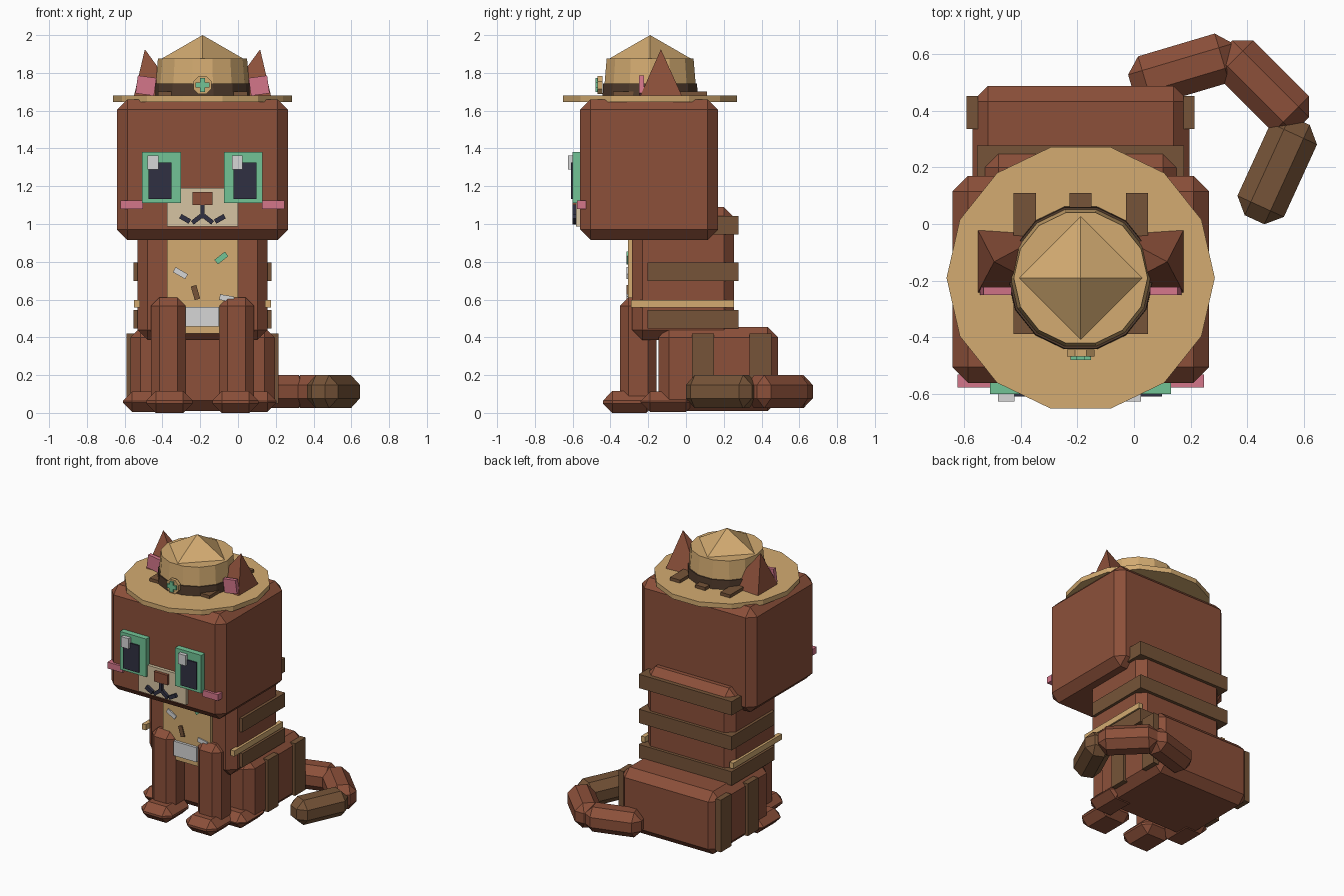
import bpy, bmesh, math
from mathutils import Matrix, Vector

if "Cube" in bpy.data.objects:
    bpy.data.objects.remove(bpy.data.objects["Cube"])

CX = -0.188          # symmetry plane of the body
HAT_Y = -0.19


def srgb(r, g, b):
    f = lambda c: c / 12.92 if c <= 0.04045 else ((c + 0.055) / 1.055) ** 2.4
    return tuple(f(c / 255) for c in (r, g, b)) + (1,)


COLOURS = {
    "fur": (140, 80, 58), "stripe": (118, 84, 56), "straw": (211, 171, 113),
    "cream": (214, 196, 162), "green": (114, 196, 150), "pink": (212, 118, 138),
    "ink": (48, 48, 66), "white": (214, 214, 214), "hat_ribbon": (80, 59, 44),
}
MATS = {}
for key, rgb in COLOURS.items():
    MATS[key] = bpy.data.materials.new(key)
    MATS[key].diffuse_color = srgb(*rgb)


def finish(name, bm, mat):
    bmesh.ops.recalc_face_normals(bm, faces=bm.faces)
    me = bpy.data.meshes.new(name)
    bm.to_mesh(me)
    bm.free()
    me.materials.append(MATS[mat])
    ob = bpy.data.objects.new(name, me)
    bpy.context.collection.objects.link(ob)
    return ob


def box(name, mat, x, y, z, bevel=0, axis="Y", angle=0):
    """Box from (min, max) ranges, chamfered and turned about its centre."""
    bm = bmesh.new()
    bmesh.ops.create_cube(bm, size=1)
    size = [r[1] - r[0] for r in (x, y, z)]
    mid = Vector([(r[0] + r[1]) / 2 for r in (x, y, z)])
    bmesh.ops.scale(bm, vec=size, verts=bm.verts)
    if bevel:
        bmesh.ops.bevel(bm, geom=bm.edges[:], offset=bevel, segments=1,
                        affect="EDGES", profile=0.5)
    turn = Matrix.Rotation(math.radians(angle), 4, axis)
    bmesh.ops.transform(bm, matrix=Matrix.Translation(mid) @ turn, verts=bm.verts)
    return finish(name, bm, mat)


def pair(name, mat, x, y, z, bevel=0, angle=0):
    """Left box plus its mirror image across the body plane."""
    box("left_" + name, mat, x, y, z, bevel, "Y", angle)
    box("right_" + name, mat, (2 * CX - x[1], 2 * CX - x[0]), y, z, bevel, "Y", -angle)


def stick(name, mat, x, z, length, width, angle, y):
    """Small bar lying in a front-facing plane, angle measured from +x."""
    box(name, mat, (x - length / 2, x + length / 2), y,
        (z - width / 2, z + width / 2), 0, "Y", -angle)


def drum(name, mat, centre, r1, r2, depth, sides, turn=0, axis="Z"):
    bm = bmesh.new()
    bmesh.ops.create_cone(bm, cap_ends=True, segments=sides, radius1=r1, radius2=r2, depth=depth)
    m = Matrix.Translation(centre)
    if axis == "Y":
        m = m @ Matrix.Rotation(math.pi / 2, 4, "X")
    m = m @ Matrix.Rotation(turn, 4, "Z")
    bmesh.ops.transform(bm, matrix=m, verts=bm.verts)
    bmesh.ops.remove_doubles(bm, verts=bm.verts, dist=1e-5)
    return finish(name, bm, mat)


# Body masses
box("head", "fur", (-0.64, 0.265), (-0.56, 0.17), (0.915, 1.66), 0.055)
box("torso", "fur", (-0.533, 0.157), (-0.285, 0.255), (0.385, 1.09), 0.055)
box("haunches", "fur", (-0.57, 0.195), (-0.145, 0.487), (0.01, 0.455), 0.055)

# Legs and feet
pair("front_leg", "fur", (-0.46, -0.275), (-0.35, -0.155), (0.04, 0.612), 0.045)
pair("front_foot", "fur", (-0.485, -0.24), (-0.44, -0.16), (0.0, 0.115), 0.05)
box("left_hind_foot", "fur", (-0.61, -0.39), (-0.24, 0.05), (0.005, 0.112), 0.05)
box("right_hind_foot", "fur", (-0.01, 0.205), (-0.24, 0.05), (0.005, 0.112), 0.05)

# Tail: three chamfered links laid end to end
tail = [("tail_base", "fur", (-0.01, 0.49), (0.36, 0.6)),
        ("tail_middle", "fur", (0.32, 0.62), (0.59, 0.35)),
        ("tail_tip", "stripe", (0.585, 0.365), (0.425, 0.015))]
for name, mat, a, b in tail:
    mx, my = (a[0] + b[0]) / 2, (a[1] + b[1]) / 2
    half = math.dist(a, b) / 2
    box(name, mat, (mx - half, mx + half), (my - 0.09, my + 0.09), (0.025, 0.2),
        0.052, "Z", math.degrees(math.atan2(b[1] - a[1], b[0] - a[0])))

# Torso bands, side trims and haunch stripes
for i, z in enumerate((0.447, 0.697, 0.945)):
    box(f"torso_band_{i}", "stripe", (-0.553, 0.177), (-0.205, 0.277), (z, z + 0.098))
pair("side_trim", "straw", (-0.55, -0.52), (-0.29, 0.255), (0.557, 0.597))
for i, y in enumerate((0.032, 0.335)):
    pair(f"haunch_stripe_{i}", "stripe", (-0.59, -0.55), (y, y + 0.117), (0.05, 0.42))

# Belly with patch and flecks
box("belly", "straw", (-0.375, 0.0), (-0.307, -0.27), (0.42, 0.96))
box("belly_patch", "white", (-0.277, -0.1), (-0.325, -0.3), (0.457, 0.56))
FLECK_Y = (-0.315, -0.306)
stick("fleck_a", "white", -0.305, 0.74, 0.075, 0.03, -30, FLECK_Y)
stick("fleck_b", "green", -0.088, 0.82, 0.07, 0.03, 38, FLECK_Y)
stick("fleck_c", "stripe", -0.225, 0.637, 0.075, 0.03, 106, FLECK_Y)
stick("fleck_d", "white", -0.06, 0.607, 0.075, 0.03, -10, FLECK_Y)

# Eyes (the highlights sit on the same side of both)
pair("iris", "green", (-0.507, -0.302), (-0.6, -0.55), (1.112, 1.382))
pair("pupil", "ink", (-0.475, -0.352), (-0.609, -0.59), (1.132, 1.325))
for side, x in (("left", -0.48), ("right", -0.033)):
    box(side + "_eye_highlight", "white", (x, x + 0.058), (-0.625, -0.59), (1.288, 1.362))

# Muzzle, nose, cheeks and mouth
box("muzzle", "cream", (-0.375, -0.001), (-0.582, -0.55), (0.987, 1.19))
box("nose", "fur", (-0.24, -0.134), (-0.602, -0.57), (1.1, 1.17))
pair("cheek", "pink", (-0.622, -0.503), (-0.577, -0.53), (1.08, 1.125))
MOUTH_Y = (-0.602, -0.575)
stick("mouth_centre", "ink", CX, 1.065, 0.07, 0.02, 90, MOUTH_Y)
for s, side in ((-1, "left"), (1, "right")):
    stick(side + "_mouth_inner", "ink", CX + s * 0.03, 1.025, 0.06, 0.024, -s * 38, MOUTH_Y)
    stick(side + "_mouth_outer", "ink", CX + s * 0.092, 1.027, 0.058, 0.026, s * 30, MOUTH_Y)

# Ears: off-centre pyramids with pink fronts
for s, side in ((-1, "left"), (1, "right")):
    bm = bmesh.new()
    pts = [(0.367, -0.25), (0.367, -0.013), (0.112, -0.03), (0.112, -0.235)]
    base = [bm.verts.new((CX + s * x, y, 1.66)) for x, y in pts]
    tip = bm.verts.new((CX + s * 0.305, -0.133, 1.925))
    bm.faces.new(base)
    for i in range(4):
        bm.faces.new((base[i], base[(i + 1) % 4], tip))
    finish(side + "_ear", bm, "fur")
pair("inner_ear", "pink", (-0.537, -0.438), (-0.25, -0.222), (1.685, 1.78), 0, 8)

# Hat: brim, ribbon, crown and pointed top
TURN = math.pi / 2
drum("hat_brim", "straw", (CX, HAT_Y, 1.663), 0.473, 0.473, 0.034, 14, TURN)
drum("hat_ribbon", "hat_ribbon", (CX, HAT_Y, 1.71), 0.258, 0.255, 0.07, 14, TURN)
drum("hat_crown", "straw", (CX, HAT_Y, 1.775), 0.253, 0.236, 0.2, 14, TURN)
drum("hat_point", "straw", (CX, HAT_Y, 1.9355), 0.224, 0, 0.129, 4)

# Stripes resting on the brim
for i, x in enumerate((-0.385, CX, 0.01)):
    box(f"brim_stripe_{i}", "stripe", (x - 0.039, x + 0.039), (-0.387, 0.11), (1.65, 1.702))

# Round badge with a cross
drum("badge", "straw", (CX, -0.455, 1.735), 0.052, 0.052, 0.025, 8, math.pi / 8, "Y")
box("badge_cross_upright", "green", (CX - 0.014, CX + 0.014), (-0.48, -0.46), (1.7, 1.772))
box("badge_cross_bar", "green", (CX - 0.036, CX + 0.036), (-0.479, -0.46), (1.722, 1.75))

for m in bpy.data.materials:
    if m.users and not m.is_grease_pencil:
        m.use_nodes = True
        m.node_tree.nodes["Principled BSDF"].inputs["Base Color"].default_value = m.diffuse_color
